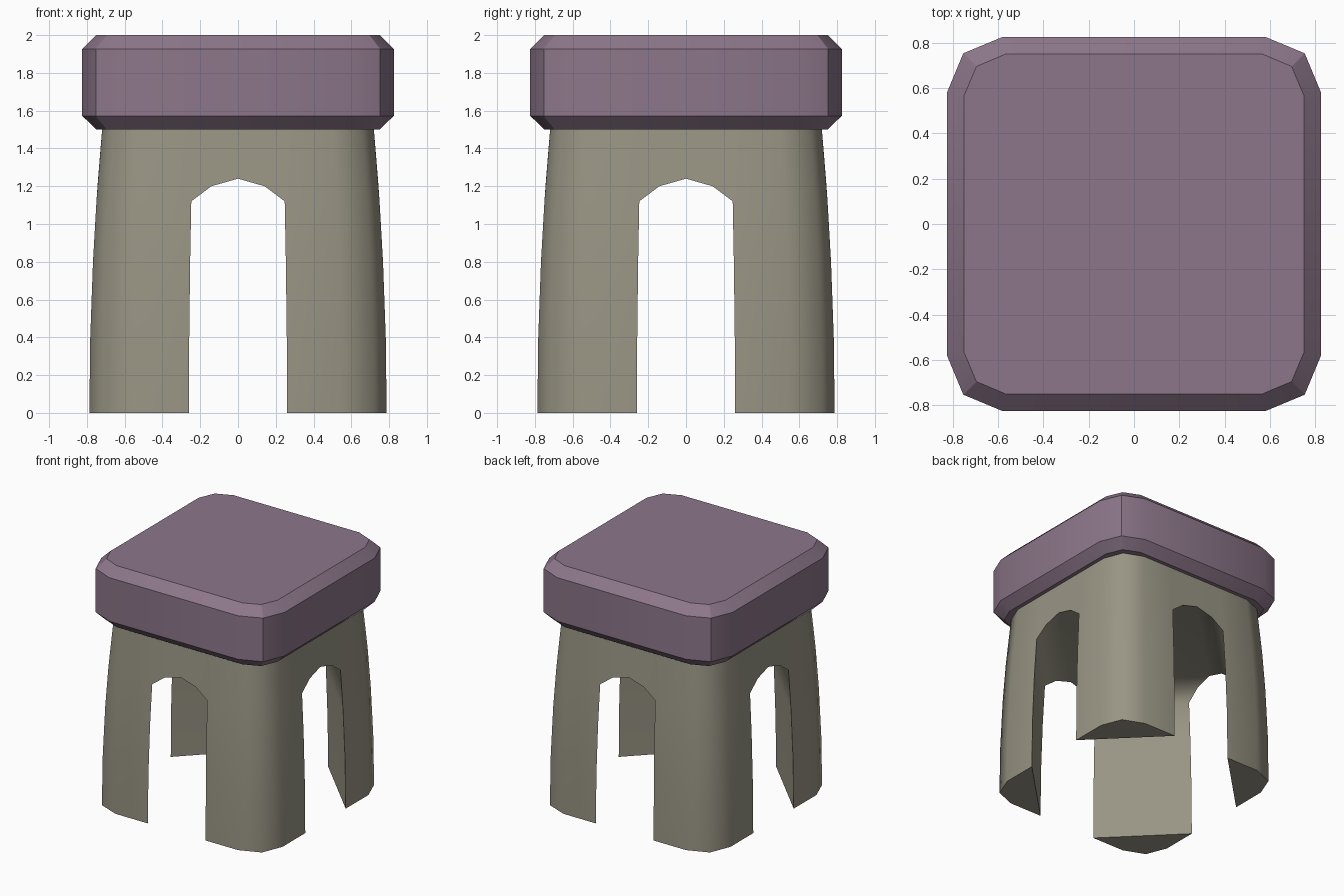
import bpy
import bmesh
from math import radians
from mathutils import Matrix

cube = bpy.data.objects.get("Cube")
if cube:
    bpy.data.objects.remove(cube, do_unlink=True)


def make_material(name, rgb):
    mat = bpy.data.materials.new(name)
    mat.use_nodes = True
    mat.diffuse_color = (*rgb, 1)
    mat.node_tree.nodes["Principled BSDF"].inputs["Base Color"].default_value = (*rgb, 1)
    return mat


def finish(bm, name, mat, angle):
    bmesh.ops.remove_doubles(bm, verts=bm.verts, dist=0.001)
    bmesh.ops.recalc_face_normals(bm, faces=bm.faces)
    mesh = bpy.data.meshes.new(name)
    bm.to_mesh(mesh)
    bm.free()
    mesh.materials.append(mat)
    obj = bpy.data.objects.new(name, mesh)
    bpy.context.collection.objects.link(obj)
    bpy.ops.object.select_all(action="DESELECT")
    obj.select_set(True)
    bpy.context.view_layer.objects.active = obj
    bpy.ops.object.shade_smooth_by_angle(angle=radians(angle))
    return obj


def strip(bm, lower, upper):
    """Bridge two rows of points with quads."""
    for i in range(len(lower) - 1):
        quad = (lower[i], lower[i + 1], upper[i + 1], upper[i])
        bm.faces.new([bm.verts.new(p) for p in quad])


def half_width(z):
    return 0.787 - 0.03 * z * z


def wall(fraction, z):
    """Point on the front wall, at a fraction of the half width."""
    w = half_width(z)
    return (fraction * w, -w, z)


def across(p):
    """Mirror a point over the corner diagonal."""
    return (-p[1], -p[0], p[2])


# Base: one corner leg with half an arch each side, turned four times
TOP = 1.52
ARCH = [(0, 1.24), (0.19, 1.2), (0.33, 1.12)]
bm = bmesh.new()


def leg_row(z):
    w = half_width(z)
    left = [wall(0.33, z), wall(0.7, z)]
    return left + [(0.915 * w, -0.915 * w, z)] + [across(p) for p in reversed(left)]


rows = [leg_row(z) for z in (0, 0.4, 0.8, 1.12, TOP)]
for low, high in zip(rows, rows[1:]):
    strip(bm, low, high)
bm.faces.new([bm.verts.new(p) for p in rows[0]])

# Wall over the arch
arch = [wall(f, z) for f, z in ARCH]
lintel = [wall(f, TOP) for f, z in ARCH]
strip(bm, arch, lintel)
strip(bm, [across(p) for p in arch], [across(p) for p in lintel])

# Flat inner leg face, bending over into the vault
inner = [row[0] for row in rows[:4]] + [arch[1], arch[0]]
strip(bm, inner, [across(p) for p in inner])

quarter = bm.verts[:] + bm.edges[:] + bm.faces[:]
for i in range(1, 4):
    copy = bmesh.ops.duplicate(bm, geom=quarter)["geom"]
    bmesh.ops.rotate(bm, verts=[v for v in copy if isinstance(v, bmesh.types.BMVert)],
                     cent=(0, 0, 0), matrix=Matrix.Rotation(radians(90 * i), 3, "Z"))

# Vault ceiling and top cap
bmesh.ops.remove_doubles(bm, verts=bm.verts, dist=0.001)
bmesh.ops.holes_fill(bm, edges=[e for e in bm.edges if e.is_boundary], sides=0)
finish(bm, "stool_base", make_material("olive grey", (0.318, 0.301, 0.233)), 50)

# Seat: chamfered slab with cut corners
bm = bmesh.new()


def seat_ring(z, side, start, corner):
    quarter_ring = [(start, -side), (corner, -corner), (side, -start)]
    return [Matrix.Rotation(radians(90 * i), 3, "Z") @ Matrix.Identity(3).col[0] * x
            + Matrix.Rotation(radians(90 * i), 3, "Z") @ Matrix.Identity(3).col[1] * y
            + Matrix.Identity(3).col[2] * z
            for i in range(4) for x, y in quarter_ring]


inset = (0.75, 0.565, 0.695)
full = (0.825, 0.58, 0.753)
rings = [seat_ring(1.5, *inset), seat_ring(1.573, *full),
         seat_ring(1.927, *full), seat_ring(2, *inset)]
for low, high in zip(rings, rings[1:]):
    strip(bm, low + low[:1], high + high[:1])
for ring in (rings[0], rings[-1]):
    bm.faces.new([bm.verts.new(p) for p in ring])
finish(bm, "seat", make_material("dusty mauve", (0.264, 0.183, 0.253)), 30)
